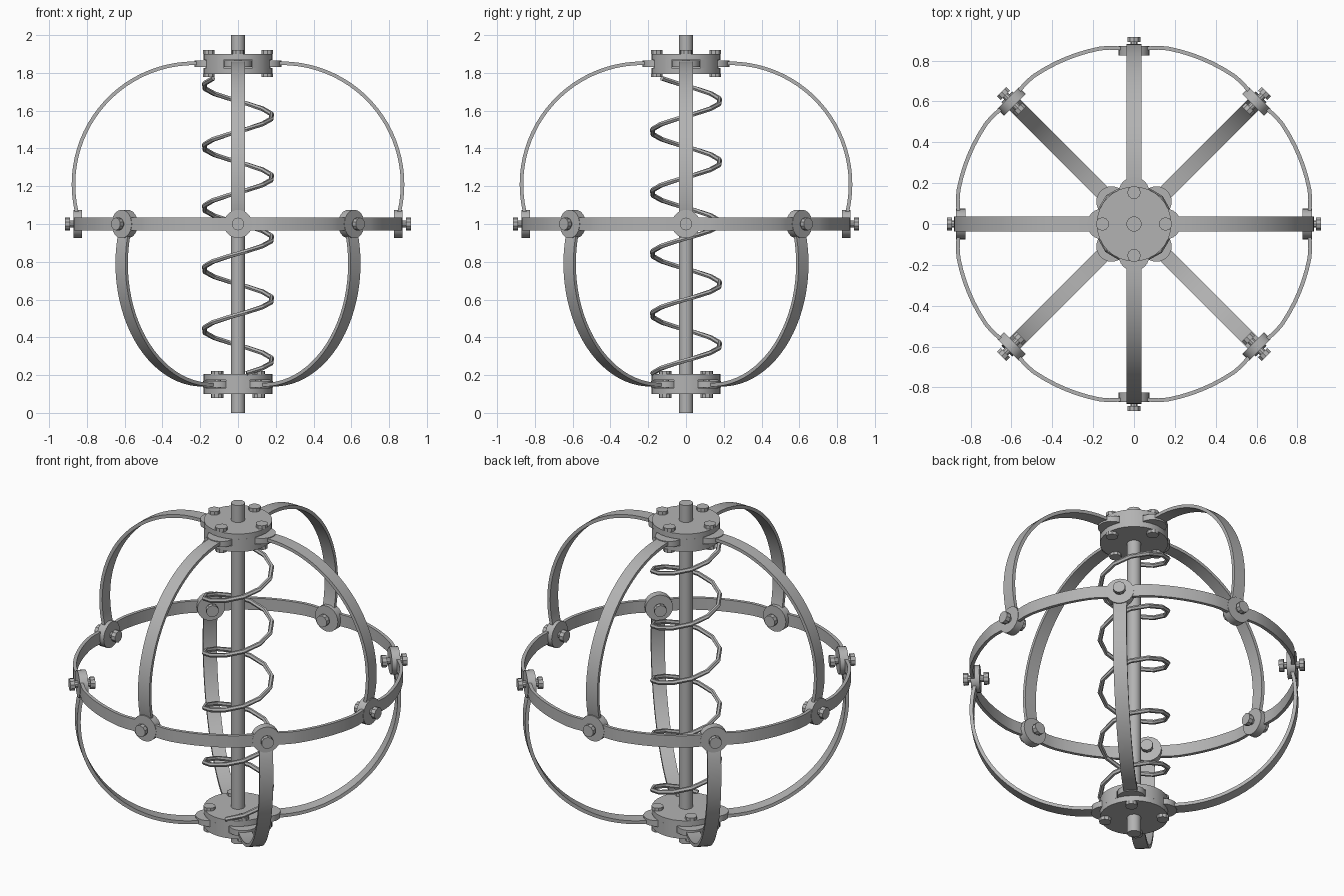
import bpy, bmesh
from math import sin, cos, pi, radians
from mathutils import Matrix, Vector

if "Cube" in bpy.data.objects:
    bpy.data.objects.remove(bpy.data.objects["Cube"], do_unlink=True)

steel = bpy.data.materials.new("steel_grey")
steel.use_nodes = True
COLOUR = (0.45, 0.45, 0.45, 1)
steel.diffuse_color = COLOUR
steel.node_tree.nodes["Principled BSDF"].inputs["Base Color"].default_value = COLOUR

JOINT_R = 0.848      # distance of the ring joints from the axis
HUB_Z = 1.848        # middle of the top hub
PIN_R = 0.155        # distance of the hub bolts from the axis
BOSS = 0.075         # radius of the strap ends
parts = []


def finish(name, bm, turn=0.0, flip=False):
    """Turn the part about z, optionally mirror it about mid height, and link it."""
    if flip:
        bm.transform(Matrix.Translation((0, 0, 2)) @ Matrix.Diagonal((1, 1, -1, 1)))
    bm.transform(Matrix.Rotation(turn, 4, 'Z'))
    bmesh.ops.recalc_face_normals(bm, faces=bm.faces)
    mesh = bpy.data.meshes.new(name)
    bm.to_mesh(mesh)
    bm.free()
    mesh.materials.append(steel)
    obj = bpy.data.objects.new(name, mesh)
    bpy.context.collection.objects.link(obj)
    parts.append(obj)
    return obj


def rod(bm, start, end, radius, sides):
    """Add a capped cylinder between two points."""
    a, b = Vector(start), Vector(end)
    turn = (b - a).to_track_quat('Z', 'Y').to_matrix().to_4x4()
    bmesh.ops.create_cone(bm, cap_ends=True, segments=sides, radius1=radius, radius2=radius,
                          depth=(b - a).length, matrix=Matrix.Translation((a + b) / 2) @ turn)


def strap(bm, path, side, thick, width, closed=False):
    """Sweep a flat bar along a planar path; side is the normal of that plane."""
    side = Vector(side)
    pts = [Vector(p) for p in path]
    n = len(pts)
    rows = []
    for i, p in enumerate(pts):
        before = pts[i - 1] if closed or i else p
        after = pts[(i + 1) % n] if closed or i < n - 1 else p
        out = (after - before).normalized().cross(side) * thick / 2
        w = side * width / 2
        rows.append([bm.verts.new(p + q) for q in (out + w, out - w, -out - w, -out + w)])
    for i in range(n if closed else n - 1):
        a, b = rows[i], rows[(i + 1) % n]
        for j in range(4):
            bm.faces.new((a[j], a[(j + 1) % 4], b[(j + 1) % 4], b[j]))
    if not closed:
        bm.faces.new(rows[0])
        bm.faces.new(rows[-1])


# Central shaft
bm = bmesh.new()
rod(bm, (0, 0, 0), (0, 0, 2), 0.037, 24)
finish("central_shaft", bm)

# Coil spring around the shaft
bm = bmesh.new()
PITCH, START, TURNS, STEPS, SIDES = 0.323, 0.21, 4.9, 12, 6
rows = []
for i in range(int(TURNS * STEPS) + 1):
    z = START + i * PITCH / STEPS
    a = 2 * pi * (z - 1.57) / PITCH
    out = Vector((cos(a), sin(a), 0))
    along = Vector((-sin(a) * 0.18, cos(a) * 0.18, PITCH / (2 * pi))).normalized()
    up = along.cross(out)
    centre = out * 0.183 + Vector((0, 0, z))
    rows.append([bm.verts.new(centre + 0.013 * (out * cos(t) + up * sin(t)))
                 for t in (2 * pi * k / SIDES for k in range(SIDES))])
for a, b in zip(rows, rows[1:]):
    for j in range(SIDES):
        bm.faces.new((a[j], a[(j + 1) % SIDES], b[(j + 1) % SIDES], b[j]))
bm.faces.new(rows[0])
bm.faces.new(rows[-1])
spring = finish("coil_spring", bm)

# Equatorial ring, flattened where the joints sit
bm = bmesh.new()
half = [(0, 0.861), (5, 0.8635), (8, 0.871), (11, 0.875), (15, 0.875), (19, 0.875)]
offsets = [(-d, r) for d, r in reversed(half[1:])] + half
path = []
for k in range(8):
    for d, r in offsets:
        a = radians(45 * k + d)
        path.append((r * cos(a), r * sin(a), 1))
    a = radians(45 * k + 22.5)
    path.append((0.875 * cos(a), 0.875 * sin(a), 1))
strap(bm, path, (0, 0, 1), 0.019, 0.07, closed=True)
finish("equator_ring", bm)

# Arm centre line: out of the hub, round the arc, down to the joint
arc = [radians(90 - 103 * i / 24) for i in range(25)]
arm_path = [(PIN_R, 0, 1.851)]
arm_path += [(0.23 + 0.641 * cos(a), 0, 1.21 + 0.641 * sin(a)) for a in arc]
arm_path += [(0.843, 0, 1.03), (0.838, 0, 1.0)]

for label, flip, shift in (("upper", False, 0), ("lower", True, pi / 4)):
    # Hub: two plates with a slotted core between them
    bm = bmesh.new()
    slot = 0.021
    rod(bm, (0, 0, HUB_Z + slot), (0, 0, 1.9), 0.183, 32)
    rod(bm, (0, 0, 1.794), (0, 0, HUB_Z - slot), 0.183, 32)
    outline = []
    for k in range(4):
        q = Matrix.Rotation(k * pi / 2, 3, 'Z')
        outline += [q @ Vector((0.085, -0.077, 0)), q @ Vector((0.085, 0.077, 0))]
        for d in (25, 35, 45, 55, 65):
            outline.append(q @ Vector((0.183 * cos(radians(d)), 0.183 * sin(radians(d)), 0)))
    base = bm.faces.new([bm.verts.new(p + Vector((0, 0, HUB_Z - slot))) for p in outline])
    top = bmesh.ops.extrude_face_region(bm, geom=[base], use_keep_orig=True)["geom"]
    bmesh.ops.translate(bm, vec=(0, 0, 2 * slot),
                        verts=[g for g in top if isinstance(g, bmesh.types.BMVert)])
    finish(label + "_hub", bm, shift, flip)

    for k in range(4):
        turn = shift + k * pi / 2
        tag = "_" + str(k + 1)

        # Curved arm with a round eye at each end
        bm = bmesh.new()
        strap(bm, arm_path, (0, 1, 0), 0.019, 0.074)
        rod(bm, (PIN_R, 0, HUB_Z - 0.017), (PIN_R, 0, HUB_Z + 0.017), BOSS, 24)
        rod(bm, (0.825, 0, 1), (0.85, 0, 1), BOSS, 24)
        finish(label + "_arm" + tag, bm, turn, flip)

        # Round eye of the ring at the joint
        bm = bmesh.new()
        rod(bm, (0.85, 0, 1), (0.872, 0, 1), BOSS, 24)
        finish(label + "_ring_eye" + tag, bm, turn, flip)

        # Bolt through the ring joint, with a head on both ends
        bm = bmesh.new()
        rod(bm, (0.79, 0, 1), (0.9, 0, 1), 0.019, 10)
        for s in (-1, 1):
            rod(bm, (JOINT_R + s * 0.042, 0, 1), (JOINT_R + s * 0.068, 0, 1), 0.034, 10)
        finish(label + "_joint_bolt" + tag, bm, turn, flip)

        # Bolt through the hub
        bm = bmesh.new()
        rod(bm, (PIN_R, 0, 1.79), (PIN_R, 0, 1.91), 0.019, 10)
        rod(bm, (PIN_R, 0, 1.9), (PIN_R, 0, 1.92), 0.033, 10)
        rod(bm, (PIN_R, 0, 1.777), (PIN_R, 0, 1.797), 0.033, 10)
        finish(label + "_hub_bolt" + tag, bm, turn, flip)

# Smooth the curved parts, keep the spring faceted
bpy.ops.object.select_all(action='DESELECT')
for obj in parts:
    obj.select_set(obj is not spring)
bpy.context.view_layer.objects.active = parts[0]
bpy.ops.object.shade_smooth_by_angle(angle=radians(30))
